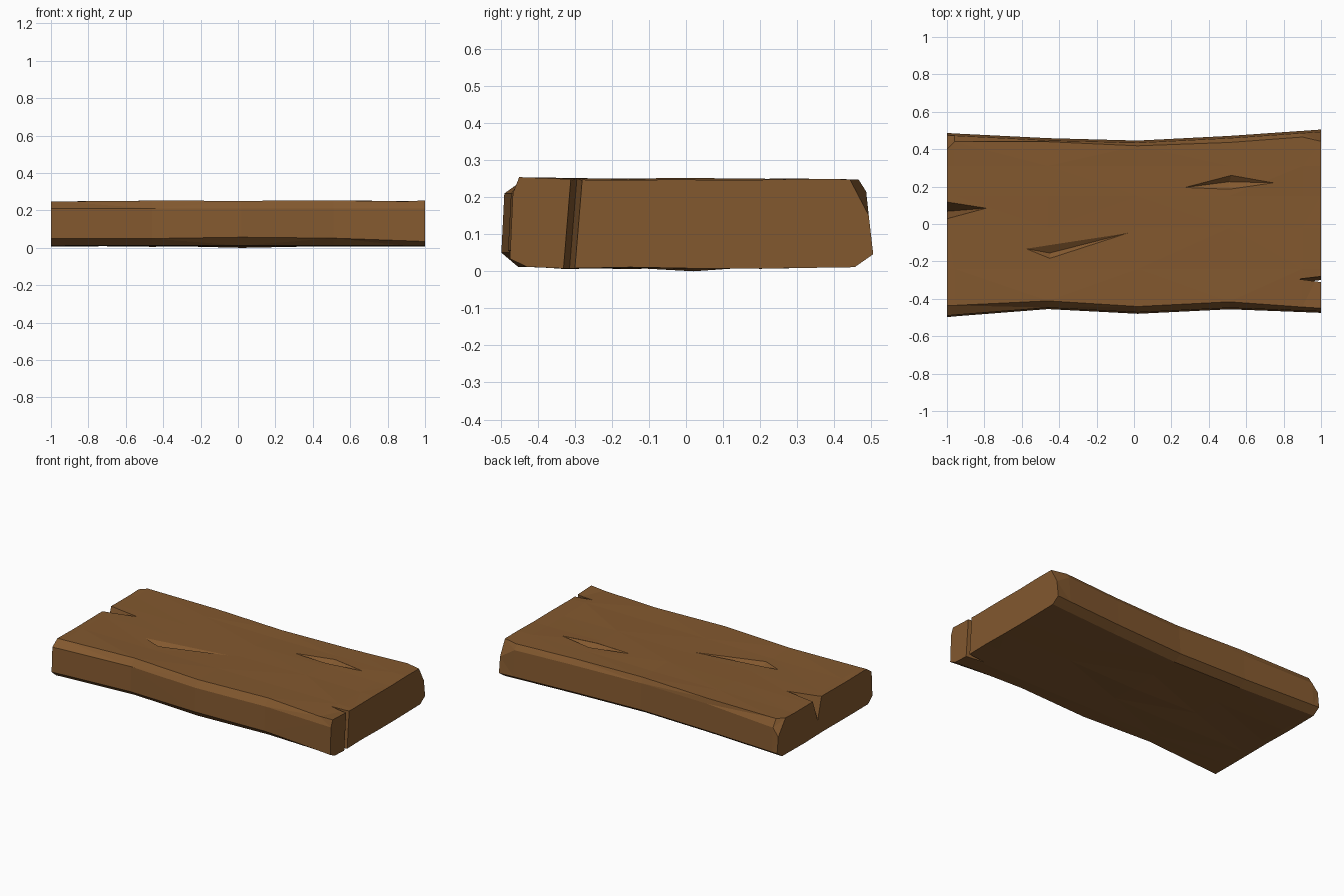
import bpy, bmesh, random

if "Cube" in bpy.data.objects:
    bpy.data.objects.remove(bpy.data.objects["Cube"])

random.seed(4)

wood = bpy.data.materials.new("brown wood")
wood.diffuse_color = (0.225, 0.098, 0.028, 1)
wood.use_nodes = True
wood.node_tree.nodes["Principled BSDF"].inputs["Base Color"].default_value = wood.diffuse_color


def make_object(name, bm):
    bmesh.ops.recalc_face_normals(bm, faces=bm.faces)
    mesh = bpy.data.meshes.new(name)
    bm.to_mesh(mesh)
    bm.free()
    mesh.materials.append(wood)
    obj = bpy.data.objects.new(name, mesh)
    bpy.context.collection.objects.link(obj)
    return obj


# Hewn plank: worn cross-sections lofted along x
# x, front y, front top y, front low z, back y, back top y, back shoulder z
sections = [
    (-1.00, -0.498, -0.437, 0.050, 0.487, 0.400, 0.150),
    (-0.96, -0.494, -0.435, 0.050, 0.484, 0.440, 0.200),
    (-0.46, -0.455, -0.411, 0.050, 0.459, 0.440, 0.215),
    (0.02, -0.480, -0.441, 0.057, 0.446, 0.418, 0.215),
    (0.51, -0.456, -0.416, 0.052, 0.471, 0.436, 0.215),
    (0.90, -0.471, -0.444, 0.038, 0.498, 0.465, 0.215),
    (1.00, -0.475, -0.450, 0.034, 0.505, 0.442, 0.150),
]
bm = bmesh.new()
rings = []
for x, yf, ytf, zf, yb, ytb, zb in sections:
    def wobble():
        return random.uniform(-0.004, 0.004)
    ring = [(yf, zf), (yf + 0.008, 0.210), (ytf, 0.250 + wobble())]
    ring += [(y, 0.248 + wobble()) for y in (-0.24, -0.02, 0.15, 0.31)]
    ring += [(ytb, 0.248), (yb - 0.012, zb), (yb, 0.046), (yb - 0.05, 0.011)]
    ring += [(y, 0.009 + wobble()) for y in (0.2, 0.02, -0.15, -0.33)]
    ring += [(yf + 0.045, 0.012)]
    rings.append([bm.verts.new((x, y, z)) for y, z in ring])
rings[3][12].co.z = 0.0
n = len(rings[0])
for a, b in zip(rings, rings[1:]):
    for i in range(n):
        j = (i + 1) % n
        bm.faces.new((a[i], a[j], b[j], b[i]))
bmesh.ops.triangulate(bm, faces=bm.faces)
bm.faces.new(rings[0])
bm.faces.new(rings[-1])
plank = make_object("plank", bm)


# Splits and gouges: convex cutters subtracted from the plank
def cut(name, points):
    bm = bmesh.new()
    for p in points:
        bm.verts.new(p)
    hull = bmesh.ops.convex_hull(bm, input=bm.verts)
    loose = [v for v in bm.verts if not v.link_faces]
    bmesh.ops.delete(bm, geom=loose, context='VERTS')
    cutter = make_object(name, bm)
    cutter.hide_render = True
    mod = plank.modifiers.new(name, 'BOOLEAN')
    mod.operation = 'DIFFERENCE'
    mod.solver = 'EXACT'
    mod.object = cutter
    bpy.context.view_layer.objects.active = plank
    bpy.ops.object.modifier_apply(modifier=name)
    bpy.data.objects.remove(cutter, do_unlink=True)


def gouge(name, outline, bottom, top=0.249):
    points = [(x, y, z) for x, y in outline for z in (top, 0.32)]
    cut(name, points + bottom)


# Full-height split at the right end, leaning slightly
split = []
for z, shift in ((0.40, 0.012), (-0.10, -0.029)):
    split += [(0.88, -0.294 + shift, z), (1.02, -0.313 + shift, z),
              (1.02, -0.277 + shift, z)]
cut("end_split", split)

# V-shaped notch at the left end
gouge("end_notch", [(-1.02, 0.022), (-1.02, 0.122), (-0.785, 0.085)],
      [(-1.02, 0.066, 0.09)])

# Two shallow chips in the top face
gouge("front_chip", [(-0.59, -0.130), (0.02, -0.035), (-0.45, -0.187)],
      [(-0.45, -0.155, 0.218)])
gouge("back_chip", [(0.27, 0.195), (0.52, 0.260), (0.745, 0.220), (0.51, 0.186)],
      [(0.51, 0.226, 0.220)])

for poly in plank.data.polygons:
    poly.use_smooth = False
    poly.material_index = 0
